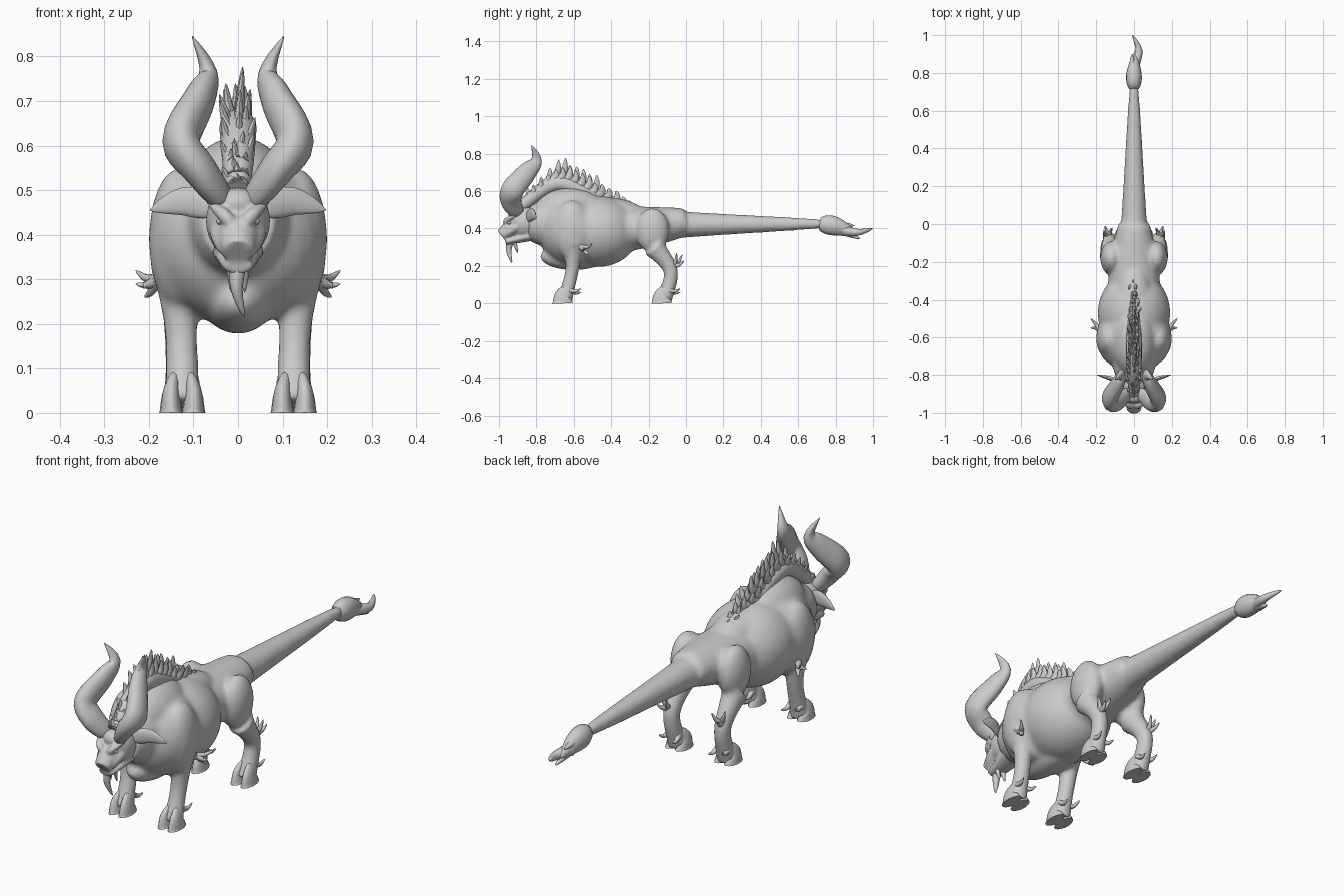
import bpy, bmesh, math, random
from mathutils import Matrix, Vector

random.seed(4)
default_cube = bpy.data.objects.get("Cube")
if default_cube:
    bpy.data.objects.remove(default_cube)

grey = bpy.data.materials.new("stone grey")
grey.use_nodes = True
grey.diffuse_color = (.6, .6, .6, 1)
grey.node_tree.nodes["Principled BSDF"].inputs["Base Color"].default_value = grey.diffuse_color

SIDEWAYS = Vector((1, 0, 0))
UPWARD = Vector((0, 0, 1))


# Thickness rules along a tube, from its start to its end
def pointed(t):
    return (1 - t) ** .7


def swelling(t):
    return math.sin(math.pi * (.2 + .8 * t))


def shank(t):
    return 1 + 1.8 * (t - .6) ** 2


def narrowing(t):
    return 1 - t / 2


def tail_taper(t):
    return 1 - .78 * t ** .85


def along(points, t):
    """Point on a smooth curve through the given points."""
    points = [Vector(p) for p in points]
    last = len(points) - 1
    index = min(int(t * last), last - 1)
    f = t * last - index
    start, end = points[index], points[index + 1]
    leave = (end - points[max(index - 1, 0)]) / 2
    arrive = (points[min(index + 2, last)] - start) / 2
    blend = f * f * (3 - 2 * f)
    return (start.lerp(end, blend) + leave * f * (1 - f) ** 2
            - arrive * f * f * (1 - f))


def tube(bm, points, radius, rule, flat=1, side=SIDEWAYS, sides=16, steps=5):
    """Closed tube; flat is its depth relative to its radius along side."""
    count = (len(points) - 1) * steps
    path = [along(points, i / count) for i in range(count + 1)]
    rings = []
    for i, centre in enumerate(path):
        tangent = (path[min(i + 1, count)] - path[max(i - 1, 0)]).normalized()
        across = (side - tangent * side.dot(tangent)).normalized()
        deep = tangent.cross(across) * flat
        size = radius * max(rule(i / count), .02)
        angles = [math.tau * k / sides for k in range(sides)]
        rings.append([bm.verts.new(centre + (across * math.cos(a) + deep * math.sin(a)) * size)
                      for a in angles])
    for ring, following in zip(rings, rings[1:]):
        for k in range(sides):
            bm.faces.new((ring[k - 1], ring[k], following[k], following[k - 1]))
    bm.faces.new(rings[0][::-1])
    bm.faces.new(rings[-1])


def spike(bm, base, reach, radius, bend=(0, 0, 0), flat=1):
    base, reach = Vector(base), Vector(reach)
    middle = base + reach / 2 + Vector(bend)
    tube(bm, [base, middle, base + reach], radius, pointed, flat, sides=8, steps=4)


def blob(bm, centre, size):
    bmesh.ops.create_uvsphere(bm, u_segments=32, v_segments=20, radius=1,
                              matrix=Matrix.LocRotScale(Vector(centre), None, Vector(size)))


def mirror(bm):
    """Add the opposite half of everything built so far."""
    copy = bmesh.ops.duplicate(bm, geom=bm.verts[:] + bm.edges[:] + bm.faces[:])
    for item in copy["geom"]:
        if isinstance(item, bmesh.types.BMVert):
            item.co.x = -item.co.x


def finish(name, bm, voxel=None):
    bmesh.ops.recalc_face_normals(bm, faces=bm.faces)
    mesh = bpy.data.meshes.new(name)
    bm.to_mesh(mesh)
    bm.free()
    mesh.materials.append(grey)
    part = bpy.data.objects.new(name, mesh)
    bpy.context.collection.objects.link(part)
    bpy.ops.object.select_all(action="DESELECT")
    part.select_set(True)
    bpy.context.view_layer.objects.active = part
    bpy.ops.object.shade_smooth_by_angle(angle=math.radians(50))
    if voxel:
        # Fuse overlapping forms into one skin
        remesh = part.modifiers.new("fuse", "REMESH")
        remesh.mode = "VOXEL"
        remesh.voxel_size = voxel
        remesh.use_smooth_shade = True
        soften = part.modifiers.new("soften", "SMOOTH")
        soften.factor = .5
        soften.iterations = 9


# Legs, shoulders, thighs and hips, then torso, neck and tail, fused together
bm = bmesh.new()
blob(bm, (.13, -.61, .39), (.07, .1, .16))
tube(bm, [(.14, -.6, .33), (.127, -.61, .17), (.125, -.65, .02)], .036, shank)
blob(bm, (.12, -.18, .39), (.058, .09, .12))
tube(bm, [(.13, -.17, .3), (.13, -.08, .17), (.125, -.12, .02)], .035, shank, 1.1)
mirror(bm)
blob(bm, (0, -.6, .39), (.2, .19, .195))
blob(bm, (0, -.62, .49), (.12, .19, .13))
blob(bm, (0, -.47, .385), (.192, .22, .19))
blob(bm, (0, -.47, .47), (.11, .26, .1))
blob(bm, (0, -.6, .25), (.08, .18, .072))
tube(bm, [(0, -.6, .42), (0, -.84, .43)], .165, narrowing, 1.1, sides=32)
tube(bm, [(0, -.5, .38), (0, -.2, .41), (0, 0, .435)], .165, narrowing, .87, sides=32)
blob(bm, (0, -.17, .43), (.12, .17, .083))
tube(bm, [(0, -.2, .42), (0, .75, .425)], .092, tail_taper, sides=24, steps=12)
finish("body", bm, .01)

# Head: cheeks, brows and nostril wings, then skull, muzzle and jaw
bm = bmesh.new()
tube(bm, [(.01, -.965, .42), (.035, -.955, .447), (.075, -.9, .48)], .016, swelling)
tube(bm, [(.02, -.97, .36), (.04, -.92, .4), (.06, -.86, .42)], .024, swelling)
blob(bm, (.024, -.98, .375), (.014, .016, .014))
mirror(bm)
blob(bm, (0, -.86, .43), (.072, .09, .085))
blob(bm, (0, -.91, .47), (.045, .04, .035))
tube(bm, [(0, -.85, .42), (0, -.93, .4), (0, -.985, .36)], .068, narrowing)
tube(bm, [(0, -.8, .37), (0, -.965, .328)], .066, narrowing, .5)
finish("head", bm, .005)

# Horns
bm = bmesh.new()
tube(bm, [(.035, -.9, .48), (.085, -.935, .545), (.128, -.925, .61),
          (.088, -.85, .7), (.067, -.8, .765), (.103, -.825, .846)],
     .042, swelling, 1.45, sides=24)
mirror(bm)
finish("horns", bm)

# Ears
bm = bmesh.new()
tube(bm, [(.05, -.85, .46), (.12, -.82, .475), (.198, -.8, .455)], .034, swelling, .35, UPWARD)
mirror(bm)
finish("ears", bm)

# Eyes
bm = bmesh.new()
blob(bm, (.037, -.945, .43), (.012, .012, .008))
mirror(bm)
finish("eyes", bm)

# Cloven hooves with dew claws
for name, y in (("front_hooves", -.66), ("hind_hooves", -.13)):
    bm = bmesh.new()
    for toe in (-1, 1):
        x = .125 + toe * .025
        tube(bm, [(x, y, 0), (x, y, .04), (x - toe * .008, y + .025, .075)],
             .027, narrowing, 2.1)
        spike(bm, (x, y + .04, .07), (toe * .01, .06, toe * .01), .014, (0, 0, -.01))
    for vert in bm.verts:
        vert.co.z = max(vert.co.z, 0)
    mirror(bm)
    finish(name, bm)

# Spurs on elbows and hocks
spurs = {"elbow_spurs": ((.18, -.56, .3), [(.05, .06, .02), (.05, .01, -.01), (.03, .04, -.04)]),
         "hock_spurs": ((.135, -.07, .2), [(.03, .02, .07), (-.02, .05, .06), (.02, .06, .03)])}
for name, (base, reaches) in spurs.items():
    bm = bmesh.new()
    for reach in reaches:
        spike(bm, base, reach, .015, (0, .005, -.008))
    mirror(bm)
    finish(name, bm)

# Mane: a ridge carrying rows of swept tufts
crest = [(0, -.9, .5), (0, -.7, .64), (0, -.5, .575), (0, -.3, .505)]
bm = bmesh.new()
tube(bm, crest, .042, swelling)
tufts = 17
for i in range(tufts):
    t = i / tufts
    for row in (-1, 0, 1):
        fullness = swelling(t) * (1 - abs(row) / 3)
        base = along(crest, t) + Vector((row * .022, 0, .01)) * fullness
        length = .02 + .09 * fullness * random.uniform(.7, 1.25)
        lean = row * .015 + random.uniform(-.015, .015)
        spike(bm, base, (lean, length * .35, length), .017, (0, .015, -.005), 1.8)
finish("mane", bm)

# Chin beard
bm = bmesh.new()
spike(bm, (0, -.94, .34), (.014, .01, -.125), .022, (-.01, -.012, 0))
for x in (-.015, .015):
    spike(bm, (x, -.92, .34), (0, .02, -.07), .014)
finish("beard", bm)

# Tail tuft: a bulb ending in curling locks
bm = bmesh.new()
tube(bm, [(0, .715, .425), (0, .8, .412), (.005, .91, .375)], .042, swelling, 1.25)
spike(bm, (0, .84, .39), (-.008, .16, .01), .03, (.03, 0, -.015))
spike(bm, (0, .83, .39), (.015, .1, -.045), .025)
spike(bm, (-.01, .8, .425), (0, .1, -.01), .024)
finish("tail_tuft", bm)
